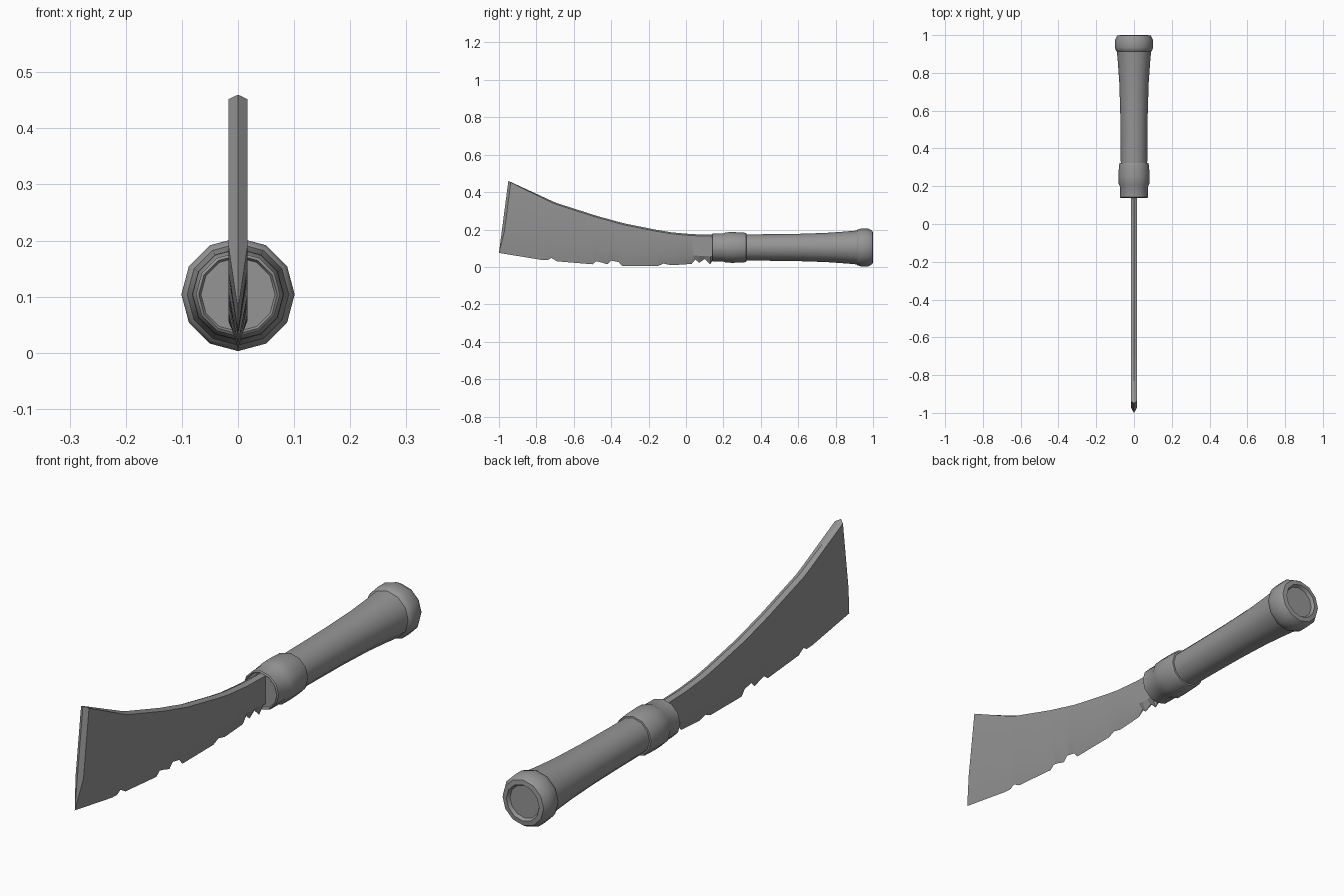
import bpy, bmesh, math
from mathutils import Vector

cube = bpy.data.objects.get("Cube")
if cube:
    bpy.data.objects.remove(cube, do_unlink=True)

grey = bpy.data.materials.new("plain grey")
grey.use_nodes = True
colour = (0.3, 0.3, 0.3, 1)
grey.diffuse_color = colour
grey.node_tree.nodes["Principled BSDF"].inputs["Base Color"].default_value = colour

AXIS_Z = 0.104


def finish(bm, name, angle):
    bmesh.ops.recalc_face_normals(bm, faces=bm.faces)
    mesh = bpy.data.meshes.new(name)
    bm.to_mesh(mesh)
    bm.free()
    mesh.materials.append(grey)
    obj = bpy.data.objects.new(name, mesh)
    bpy.context.collection.objects.link(obj)
    bpy.ops.object.select_all(action="DESELECT")
    obj.select_set(True)
    bpy.context.view_layer.objects.active = obj
    bpy.ops.object.shade_smooth_by_angle(angle=math.radians(angle))
    return obj


def loft(bm, rings):
    """Bridge rings of equal length and cap both ends."""
    loops = [[bm.verts.new(p) for p in ring] for ring in rings]
    n = len(loops[0])
    for a, b in zip(loops, loops[1:]):
        for i in range(n):
            j = (i + 1) % n
            bm.faces.new((a[i], a[j], b[j], b[i]))
    return loops


def turned(name, profile, sides=12):
    """Turn (y, radius) points around the handle axis."""
    bm = bmesh.new()
    rings = [[(r * math.sin(math.tau * i / sides), y,
               AXIS_Z - r * math.cos(math.tau * i / sides)) for i in range(sides)]
             for y, r in profile]
    loops = loft(bm, rings)
    bm.faces.new(loops[0])
    bm.faces.new(loops[-1])
    return finish(bm, name, 35)


# Handle: collar, flared grip and pommel with a recessed end
turned("collar", [(0.145, 0.066), (0.138, 0.07), (0.142, 0.075), (0.2, 0.075),
                  (0.212, 0.081), (0.25, 0.082), (0.31, 0.08), (0.322, 0.076), (0.324, 0.066)])
turned("grip", [(0.31, 0.07), (0.45, 0.071), (0.6, 0.073), (0.75, 0.078),
                (0.85, 0.085), (0.93, 0.092)])
turned("pommel", [(0.91, 0.086), (0.918, 0.096), (0.935, 0.101), (0.975, 0.101),
                  (0.998, 0.088), (1.0, 0.07), (0.988, 0.063)])


# Blade: curved spine, ground bevel and a chipped cutting edge
def sample(points, y):
    for (y0, z0), (y1, z1) in zip(points, points[1:]):
        if y <= y1:
            return z0 + (z1 - z0) * (y - y0) / (y1 - y0)
    return points[-1][1]


spine = [(-1, 0.46), (-0.73, 0.345), (-0.52, 0.28), (-0.28, 0.217), (-0.03, 0.177), (0.145, 0.172)]
bevel = [(-1, 0.19), (-0.5, 0.105), (-0.2, 0.072), (0.145, 0.056)]
edge = [(-1, 0.075), (-0.77, 0.037), (-0.74, 0.036), (-0.72, 0.048), (-0.69, 0.03),
        (-0.5, 0.014), (-0.48, 0.03), (-0.46, 0.026), (-0.42, 0.014), (-0.4, 0.034),
        (-0.36, 0.026), (-0.34, 0.004), (-0.15, 0.005), (-0.12, 0.018), (-0.08, 0.009),
        (0.03, 0.016), (0.05, 0.04), (0.07, 0.022), (0.1, 0.042), (0.13, 0.014), (0.145, 0.04)]
HALF = 0.017

rings = []
for y, low in edge:
    top, mid = sample(spine, y), sample(bevel, y)
    back = 0.014 if y == -1 else 0

    def point(x, z):
        lean = 0.13 * (z - low) * max(0, -y)
        return Vector((x, y + lean + (back if x else 0), z))

    rings.append([point(0, top), point(HALF, top - 0.008), point(HALF, mid),
                  point(0, low), point(-HALF, mid), point(-HALF, top - 0.008)])

bm = bmesh.new()
loops = loft(bm, rings)
tip = loops[0]
bm.faces.new(tip[:4])
bm.faces.new(tip[3:] + tip[:1])
bm.faces.new(loops[-1])
finish(bm, "blade", 20)
